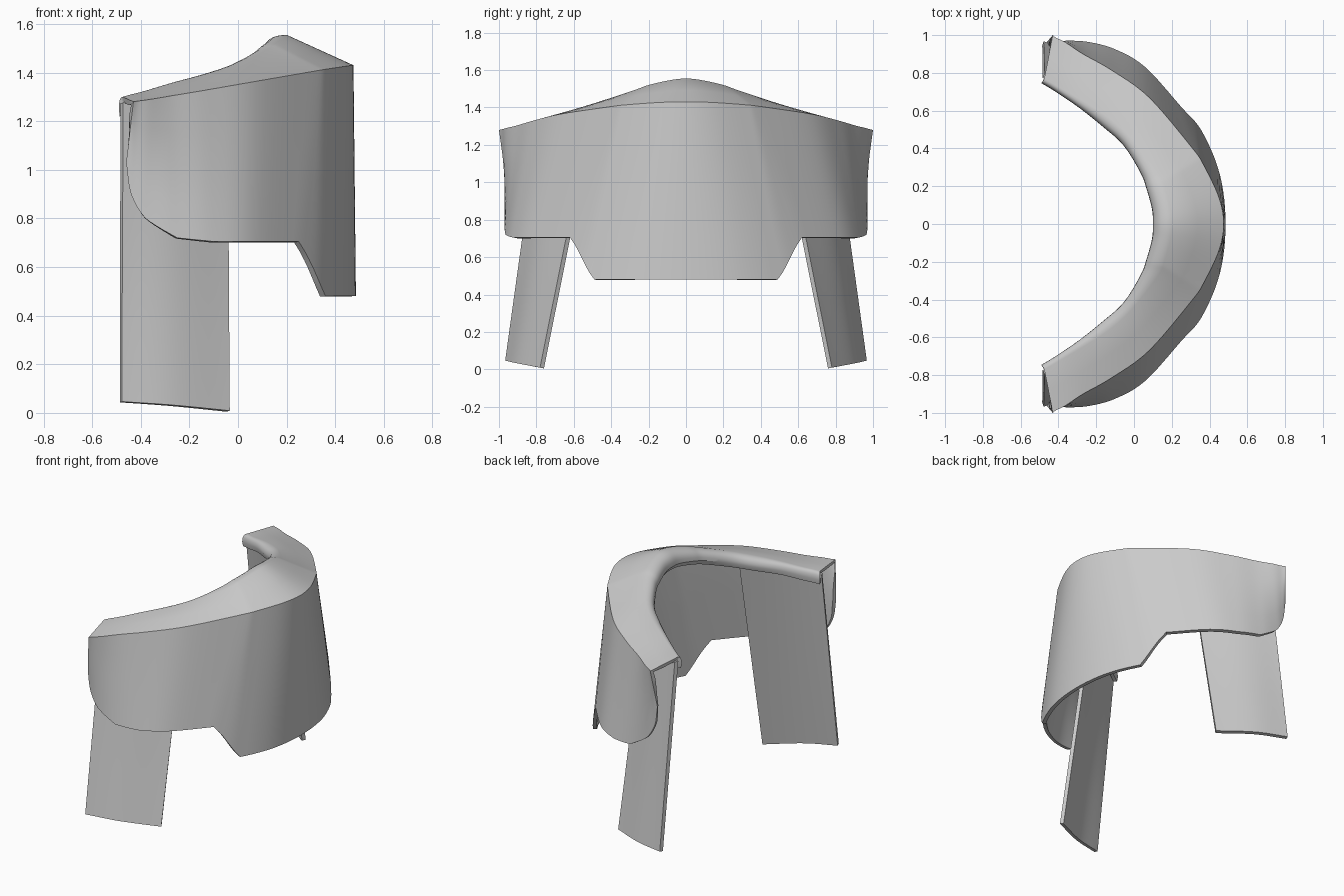
import bpy
import math
from mathutils import Vector

if "Cube" in bpy.data.objects:
    bpy.data.objects.remove(bpy.data.objects["Cube"])


def spline(keys, t):
    # Catmull-Rom through the key points
    i = min(int(t), len(keys) - 2)
    f = t - i
    p1, p2 = Vector(keys[i]), Vector(keys[i + 1])
    p0 = Vector(keys[i - 1]) if i > 0 else 2 * p1 - p2
    p3 = Vector(keys[i + 2]) if i + 2 < len(keys) else 2 * p2 - p1
    return 0.5 * (2 * p1 + (p2 - p0) * f + (2 * p0 - 5 * p1 + 4 * p2 - p3) * f * f
                  + (3 * p1 - p0 - 3 * p2 + p3) * f ** 3)


def both_sides(half):
    return [(x, -y, z) for x, y, z in half[:0:-1]] + half


def sheet(name, columns, thickness, offset):
    # Loft a grid of columns and give it thickness
    n = len(columns[0])
    verts = [p for col in columns for p in col]
    faces = [(c * n + r, (c + 1) * n + r, (c + 1) * n + r + 1, c * n + r + 1)
             for c in range(len(columns) - 1) for r in range(n - 1)]
    me = bpy.data.meshes.new(name)
    me.from_pydata(verts, [], faces)
    ob = bpy.data.objects.new(name, me)
    bpy.context.collection.objects.link(ob)
    mod = ob.modifiers.new("thickness", "SOLIDIFY")
    mod.thickness = thickness
    mod.offset = offset
    bpy.ops.object.select_all(action="DESELECT")
    bpy.context.view_layer.objects.active = ob
    ob.select_set(True)
    bpy.ops.object.modifier_apply(modifier=mod.name)
    bpy.ops.object.shade_smooth_by_angle(angle=math.radians(30))
    return ob


# Guide curves from the middle of the back to the arm end
bottom = both_sides([(.485, 0, .48), (.455, .26, .48), (.36, .49, .48), (.25, .62, .705),
                     (.06, .83, .705), (-.10, .925, .705), (-.25, .965, .72),
                     (-.38, .97, .80), (-.44, .965, .90), (-.46, .965, 1.03)])
rim = both_sides([(.475, 0, 1.43), (.45, .14, 1.427), (.37, .31, 1.415), (.31, .40, 1.405),
                  (.08, .67, 1.365), (-.12, .815, 1.33), (-.27, .90, 1.305),
                  (-.36, .96, 1.29), (-.41, .985, 1.283), (-.43, 1, 1.28)])
crest = both_sides([(.20, 0, 1.555), (.19, .09, 1.545), (.16, .20, 1.52), (.13, .27, 1.495),
                    (-.01, .45, 1.435), (-.13, .56, 1.395), (-.26, .645, 1.36),
                    (-.38, .715, 1.325), (-.44, .75, 1.31), (-.475, .77, 1.30)])
lip = both_sides([(.10, 0, 1.47), (.095, .08, 1.465), (.065, .19, 1.445), (.035, .27, 1.425),
                  (-.055, .415, 1.375), (-.165, .515, 1.34), (-.29, .615, 1.31),
                  (-.40, .69, 1.275), (-.455, .725, 1.26), (-.49, .745, 1.25)])

# Wrap-around back and arm shell: outer wall, sloped top, rounded inner lip
columns = []
STEPS = 6
for k in range(18 * STEPS + 1):
    t = k / STEPS
    b, r, c, l = (spline(g, t) for g in (bottom, rim, crest, lip))
    i = min(int(t), 17)
    b.z = bottom[i][2] + (bottom[i + 1][2] - bottom[i][2]) * (t - i)
    corner = Vector((l.x, l.y, c.z))
    col = [b.lerp(r, s / 4) for s in range(5)] + [r.lerp(c, .5)]
    for s in range(7):
        f = s / 6
        col.append(c.lerp(corner, f).lerp(corner.lerp(l, f), f))
    col.append(Vector((l.x + (c.x - l.x) * .2, l.y + (c.y - l.y) * .2, l.z - .03)))
    columns.append(col)
sheet("back_and_arm_shell", columns, .025, -1)

# Leaning curved panel legs, one under each arm
leg_top = [(-.05, .49, 1.40), (-.27, .665, 1.335), (-.478, .785, 1.275)]
leg_foot = [(-.04, .77, .007), (-.27, .89, .03), (-.482, .955, .045)]
for side, label in ((1, "left"), (-1, "right")):
    cols = []
    for k in range(17):
        t = k / 8
        foot, top = spline(leg_foot, t), spline(leg_top, t)
        foot.y *= side
        top.y *= side
        cols.append([foot.lerp(top, s / 4) for s in range(5)])
    sheet("leg_panel_" + label, cols, .025, 0)
